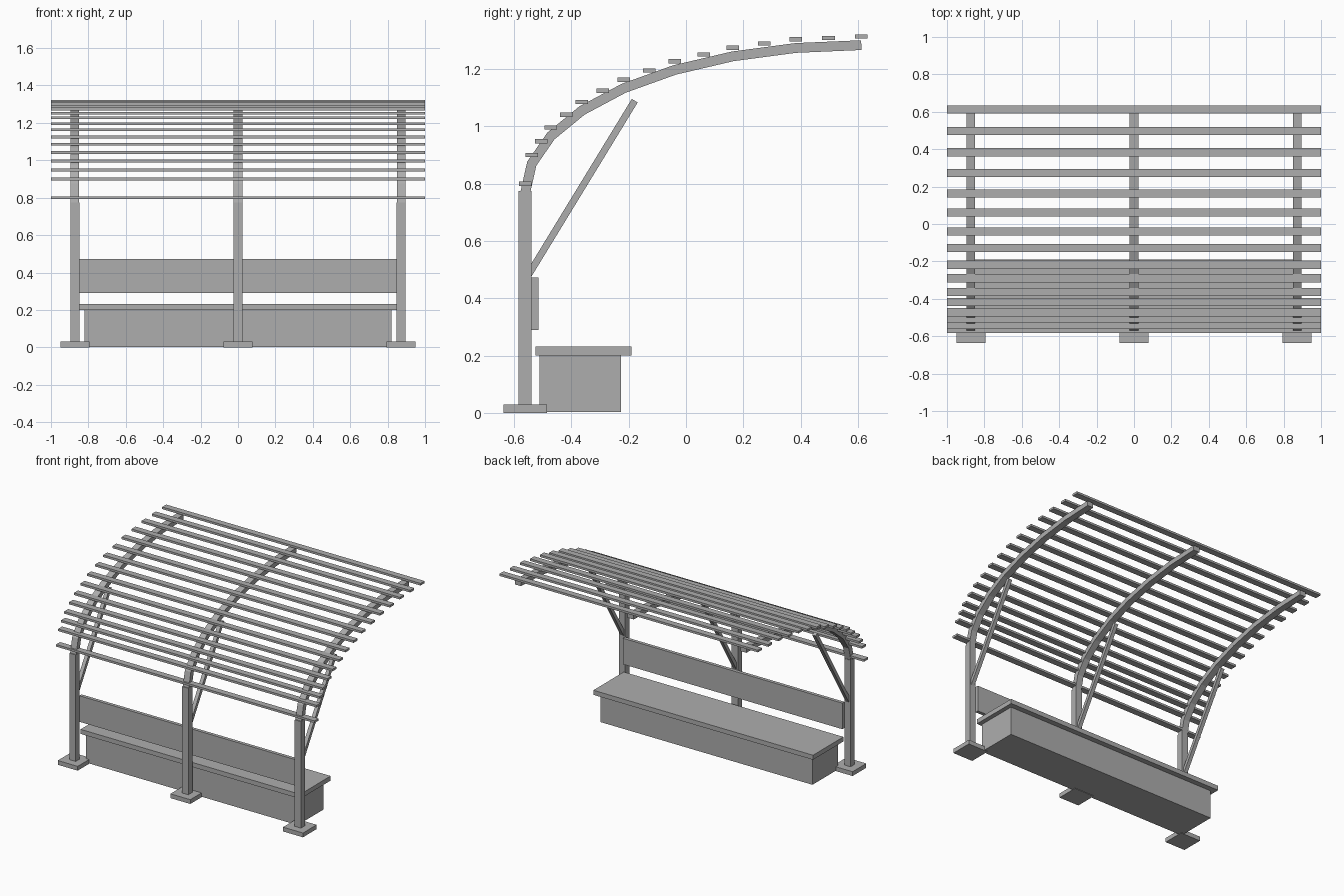
import bpy
import bmesh
from math import sin, cos, pi
from mathutils import Vector

cube = bpy.data.objects.get("Cube")
if cube:
    bpy.data.objects.remove(cube, do_unlink=True)

grey = bpy.data.materials.new("plain_grey")
grey.use_nodes = True
GREY = (0.42, 0.42, 0.42, 1)
grey.diffuse_color = GREY
grey.node_tree.nodes["Principled BSDF"].inputs["Base Color"].default_value = GREY


def finish(name, bm):
    bmesh.ops.recalc_face_normals(bm, faces=bm.faces)
    mesh = bpy.data.meshes.new(name)
    bm.to_mesh(mesh)
    bm.free()
    mesh.materials.append(grey)
    obj = bpy.data.objects.new(name, mesh)
    bpy.context.collection.objects.link(obj)
    return obj


def box(name, xs, ys, zs):
    """Box between the given limits on each axis."""
    bm = bmesh.new()
    bmesh.ops.create_cube(bm, size=1)
    for v in bm.verts:
        v.co = [lim[0] if c < 0 else lim[1] for c, lim in zip(v.co, (xs, ys, zs))]
    return finish(name, bm)


def bar(name, x, path, width, depth, start=None, end=None):
    """Rectangular bar swept along a mitred path in the y-z plane."""
    bm = bmesh.new()
    rings = []
    for i, p in enumerate(path):
        before = (p - path[i - 1]).normalized() if i else start
        after = (path[i + 1] - p).normalized() if i < len(path) - 1 else end
        before = before or after
        after = after or before
        t = (before + after).normalized()
        n = Vector((-t.y, t.x)) * depth / 2 / max(t.dot(after), 0.5)
        rings.append([bm.verts.new((x + sx * width / 2, p.x + s * n.x, p.y + s * n.y))
                      for sx, s in ((-1, -1), (1, -1), (1, 1), (-1, 1))])
    for a, b in zip(rings, rings[1:]):
        for k in range(4):
            j = (k + 1) % 4
            bm.faces.new((a[k], a[j], b[j], b[k]))
    bm.faces.new(rings[0])
    bm.faces.new(rings[-1])
    return finish(name, bm)


# Quarter-ellipse roof line in eight straight segments
SEGMENTS = 8
arc = [Vector((0.612 - 1.173 * cos(i * pi / 2 / SEGMENTS),
               0.77 + 0.514 * sin(i * pi / 2 / SEGMENTS))) for i in range(SEGMENTS + 1)]

# Three frames: foot plate, post, curved rafter and brace
POST_Y = -0.5615
for side, x in (("right", -0.872), ("middle", 0), ("left", 0.872)):
    box(side + "_foot_plate", (x - 0.077, x + 0.077), (-0.637, -0.486), (0, 0.03))
    box(side + "_post", (x - 0.024, x + 0.024), (POST_Y - 0.0225, POST_Y + 0.0225), (0.03, 0.775))
    bar(side + "_rafter", x, arc, 0.046, 0.034, Vector((0, 1)), Vector((1, 0)))
    bar(side + "_brace", x, [Vector((-0.55, 0.482)), Vector((-0.179, 1.09))], 0.026, 0.024)

# Roof slats on every joint and segment middle, skipping the first middle
spots = [arc[0]]
for i in range(1, SEGMENTS):
    spots += [arc[i], (arc[i] + arc[i + 1]) / 2]
spots.append(arc[-1])
for i, p in enumerate(spots):
    z = p.y + 0.03
    box(f"roof_slat_{i + 1}", (-1, 1), (p.x - 0.022, p.x + 0.022), (z - 0.0075, z + 0.0075))

# Bench
box("backrest", (-0.85, 0.85), (-0.539, -0.515), (0.29, 0.472))
box("seat", (-0.85, 0.85), (-0.526, -0.19), (0.2, 0.232))
box("bench_base", (-0.82, 0.82), (-0.512, -0.227), (0.003, 0.2))
